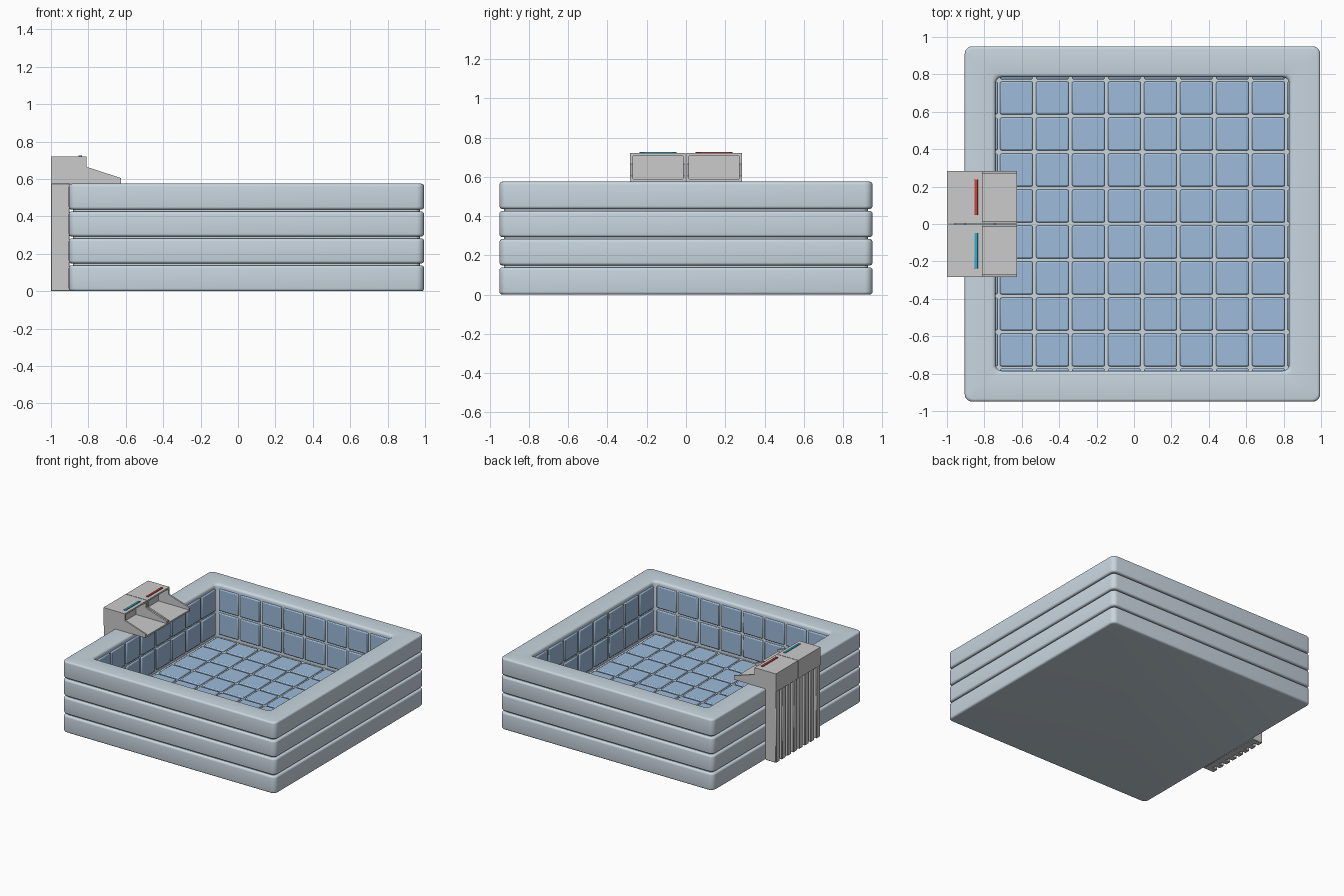
import bpy, bmesh, math

if "Cube" in bpy.data.objects:
    bpy.data.objects.remove(bpy.data.objects["Cube"])

CX = 0.045      # pool centre in x


def mat(name, col):
    m = bpy.data.materials.new(name)
    m.diffuse_color = (*col, 1)
    m.use_nodes = True
    m.node_tree.nodes["Principled BSDF"].inputs["Base Color"].default_value = m.diffuse_color
    return m


SHELL = mat("pale_shell", (0.58, 0.67, 0.74))
TILE = mat("blue_tile", (0.34, 0.50, 0.70))
RED = mat("red", (0.6, 0.05, 0.05))
CYAN = mat("cyan", (0.03, 0.42, 0.62))


def finish(name, bm, material=None, bevel=0, smooth=True, segments=2):
    bmesh.ops.recalc_face_normals(bm, faces=bm.faces)
    me = bpy.data.meshes.new(name)
    bm.to_mesh(me)
    bm.free()
    ob = bpy.data.objects.new(name, me)
    bpy.context.collection.objects.link(ob)
    if material:
        me.materials.append(material)
    if bevel:
        mod = ob.modifiers.new("bevel", 'BEVEL')
        mod.width, mod.segments = bevel, segments
    if smooth:
        bpy.ops.object.select_all(action='DESELECT')
        ob.select_set(True)
        bpy.context.view_layer.objects.active = ob
        bpy.ops.object.shade_smooth_by_angle(angle=math.radians(40))
    return ob


def box(bm, x0, x1, y0, y1, z0, z1):
    vs = bmesh.ops.create_cube(bm, size=1)["verts"]
    for v in vs:
        v.co = (x0 + (v.co.x + .5) * (x1 - x0), y0 + (v.co.y + .5) * (y1 - y0),
                z0 + (v.co.z + .5) * (z1 - z0))


def prism(bm, pts, y0, y1):
    a = [bm.verts.new((x, y0, z)) for x, z in pts]
    b = [bm.verts.new((x, y1, z)) for x, z in pts]
    bm.faces.new(a)
    bm.faces.new(b[::-1])
    n = len(pts)
    for i in range(n):
        bm.faces.new((a[i], b[i], b[(i + 1) % n], a[(i + 1) % n]))


# Pool shell: profile of (half width, height) swept round a rounded square
def arc(cx, cz, r, a0, a1, n=5):
    return [(cx + r * math.cos(math.radians(a0 + (a1 - a0) * i / (n - 1))),
             cz + r * math.sin(math.radians(a0 + (a1 - a0) * i / (n - 1)))) for i in range(n)]


FLOOR, WALL, TOP = 0.15, 0.785, 0.575
step = TOP / 4
profile = []
for i in range(4):
    lo, hi = i * step + (0.005 if i else 0), (i + 1) * step - (0.005 if i < 3 else 0)
    if i:
        profile.append((0.927, lo))
    profile += arc(0.935, lo + .015, .015, -90, 0) + arc(0.935, hi - .015, .015, 0, 90)
    if i < 3:
        profile.append((0.927, hi))
profile += arc(WALL + .02, TOP - .02, .02, 90, 180) + [(WALL, FLOOR)]

bm = bmesh.new()
rings = []
for h, z in profile:
    r = 0.04 - 0.5 * (0.95 - h) if h > 0.9 else 0.035
    ring = []
    for q, (sx, sy) in enumerate(((1, 1), (-1, 1), (-1, -1), (1, -1))):
        for k in range(6):
            a = math.radians(90 * q + 18 * k)
            ring.append(bm.verts.new((CX + sx * (h - r) + r * math.cos(a),
                                      sy * (h - r) + r * math.sin(a), z)))
    rings.append(ring)
for a, b in zip(rings, rings[1:]):
    for i in range(len(a)):
        j = (i + 1) % len(a)
        bm.faces.new((a[i], a[j], b[j], b[i]))
bm.faces.new(rings[0])
bm.faces.new(rings[-1])
finish("pool_shell", bm, SHELL)

# Tiles on the floor and in two rows round the walls
PITCH, HALF = 0.1925, 0.087
centres = [(i - 3.5) * PITCH for i in range(8)]
bm = bmesh.new()
for x in centres:
    for y in centres:
        box(bm, CX + x - HALF, CX + x + HALF, y - HALF, y + HALF, FLOOR - .01, FLOOR + .012)
finish("floor_tiles", bm, TILE, 0.007)

bm = bmesh.new()
for c in centres:
    for z in (0.175, 0.367):
        for s in (-1, 1):
            lo, hi = sorted((s * (WALL - .012), s * (WALL + .01)))
            box(bm, CX + lo, CX + hi, c - HALF, c + HALF, z, z + 2 * HALF)
            box(bm, CX + c - HALF, CX + c + HALF, lo, hi, z, z + 2 * HALF)
finish("wall_tiles", bm, TILE, 0.007)

# Two waterfall spouts: open hood with sloping side walls, and a button strip
side = [(-1, .575), (-.625, .575), (-.625, .605), (-.81, .665), (-.81, .72), (-1, .72)]
T = 0.013
for name, y0, m in (("cold", -0.284, CYAN), ("hot", 0.002, RED)):
    y1 = y0 + 0.282
    bm = bmesh.new()
    prism(bm, side, y0, y0 + T)
    prism(bm, side, y1 - T, y1)
    hood = [(-1, .575), (-.625, .575), (-.625, .588), (-.9, .588),
            (-.9, .707), (-.81, .707), (-.81, .72), (-1, .72)]
    prism(bm, hood, y0 + T, y1 - T)
    bmesh.ops.remove_doubles(bm, verts=bm.verts, dist=1e-5)
    finish(name + "_spout", bm, smooth=False)
    bm = bmesh.new()
    mid = (y0 + y1) / 2
    box(bm, -.853, -.835, mid - .095, mid + .095, .715, .726)
    finish(name + "_button", bm, m, 0.002)

# Ribbed pipe cover behind the pool
bm = bmesh.new()
box(bm, -.96, -.9, -.28, .28, 0, .577)
for i in range(8):
    y = (i - 3.5) * 0.0735
    box(bm, -1, -.95, y - .023, y + .023, 0, .577)
finish("ribbed_column", bm, None, 0.004, segments=1)
